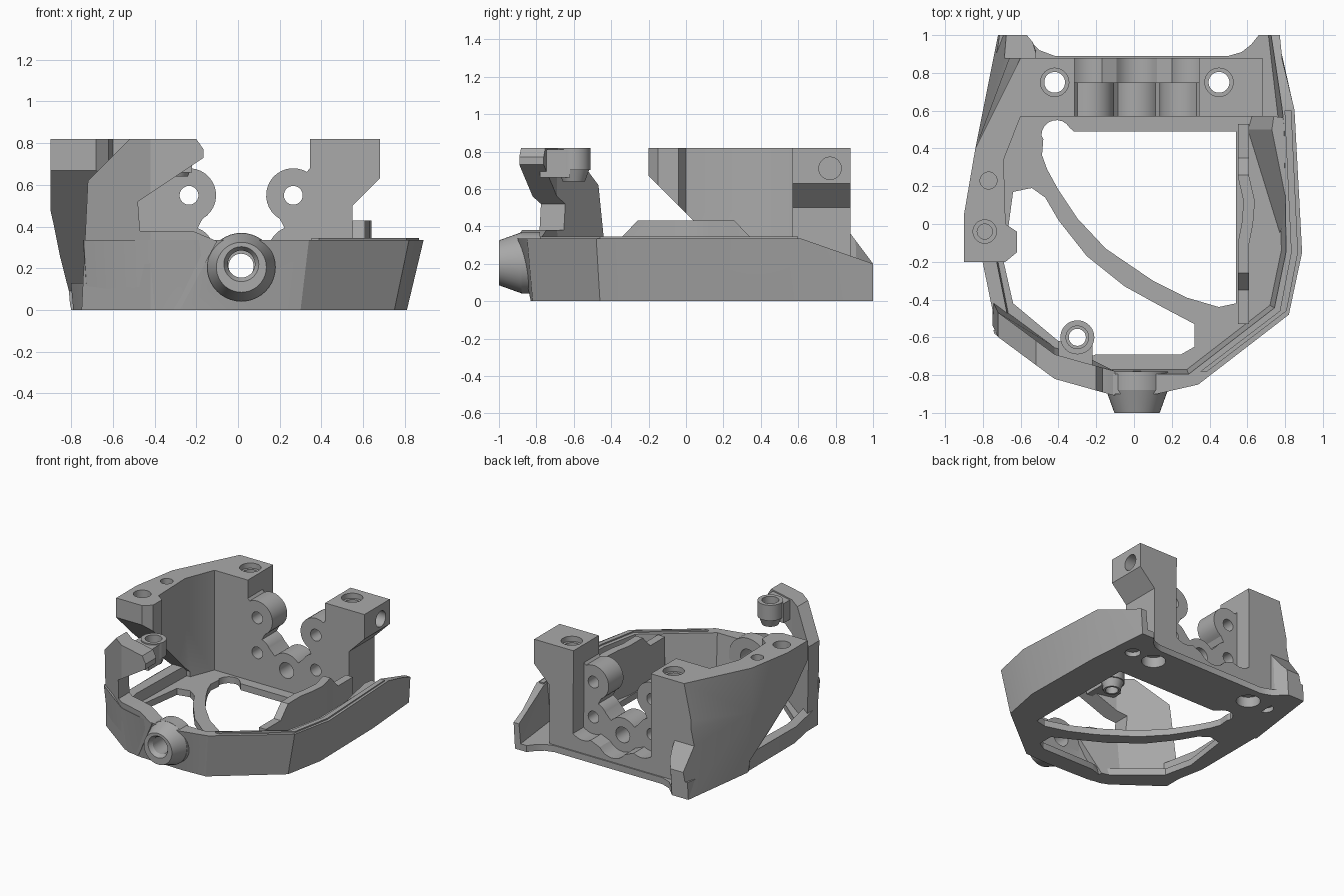
import bpy, bmesh, math
from mathutils import Matrix, Vector

if "Cube" in bpy.data.objects:
    bpy.data.objects.remove(bpy.data.objects["Cube"])

grey = bpy.data.materials.new("plain_grey")
grey.use_nodes = True
tone = (.4, .4, .4, 1)
grey.diffuse_color = tone
grey.node_tree.nodes["Principled BSDF"].inputs["Base Color"].default_value = tone
parts = []


def finish(name, bm):
    bmesh.ops.recalc_face_normals(bm, faces=bm.faces)
    mesh = bpy.data.meshes.new(name)
    bm.to_mesh(mesh)
    bm.free()
    mesh.materials.append(grey)
    obj = bpy.data.objects.new(name, mesh)
    bpy.context.scene.collection.objects.link(obj)
    parts.append(obj)
    return obj


def loft(name, rings):
    """Closed solid through equal-length rings of 3D points."""
    bm = bmesh.new()
    loops = [[bm.verts.new(p) for p in ring] for ring in rings]
    n = len(loops[0])
    bm.faces.new(loops[0])
    bm.faces.new(loops[-1])
    for low, high in zip(loops, loops[1:]):
        for i in range(n):
            j = (i + 1) % n
            bm.faces.new((low[i], low[j], high[j], high[i]))
    return finish(name, bm)


def level(points, z):
    return [(x, y, z) for x, y in points]


def prism(name, points, axis, start, end):
    """Extrude a 2D outline along one world axis."""
    place = {"x": lambda a, b, d: (d, a, b),
             "y": lambda a, b, d: (a, d, b),
             "z": lambda a, b, d: (a, b, d)}[axis]
    return loft(name, [[place(a, b, d) for a, b in points] for d in (start, end)])


def box(name, low, high):
    (a, b, c), (d, e, f) = low, high
    return prism(name, [(a, b), (d, b), (d, e), (a, e)], "z", c, f)


def strip(name, path, half, low, high):
    """Thin upright wall along a path that runs mostly in y."""
    track = [(x - half, y) for x, y in path] + [(x + half, y) for x, y in reversed(path)]
    return prism(name, track, "z", low, high)


def rod(name, start, end, r1, r2=None, sides=40):
    """Round solid or cone between two points."""
    start, end = Vector(start), Vector(end)
    span = end - start
    bm = bmesh.new()
    turn = Vector((0, 0, 1)).rotation_difference(span).to_matrix().to_4x4()
    bmesh.ops.create_cone(bm, cap_ends=True, segments=sides, radius1=r1,
                          radius2=r1 if r2 is None else r2, depth=span.length,
                          matrix=Matrix.Translation((start + end) / 2) @ turn)
    return finish(name, bm)


def combine(target, *others, how="DIFFERENCE"):
    for other in others:
        mod = target.modifiers.new("cut", "BOOLEAN")
        mod.operation, mod.solver, mod.object = how, "EXACT", other
        graph = bpy.context.evaluated_depsgraph_get()
        result = bpy.data.meshes.new_from_object(target.evaluated_get(graph))
        target.modifiers.clear()
        target.data = result
        parts.remove(other)
        bpy.data.objects.remove(other)
    return target


def arc(cx, cy, r, start, end, steps=8):
    angles = [math.radians(start + (end - start) * i / steps) for i in range(steps + 1)]
    return [(cx + r * math.cos(a), cy + r * math.sin(a)) for a in angles]


def bore(x, y, low, high, r):
    return rod("bore", (x, y, low), (x, y, high), r)


# Tray: flared outer shell, hollowed, with an open floor
foot = [(-.72, 1), (-.79, .4), (-.79, -.2), (-.72, -.55), (-.38, -.8), (-.25, -.82),
        (.1, -.83), (.3, -.82), (.75, -.46), (.81, -.15), (.8, .5), (.76, 1),
        (.66, 1), (.62, .95), (.57, .91), (.5, .89), (-.42, .89), (-.5, .92), (-.58, 1)]
rim = [(-.7, 1), (-.8, .4), (-.82, -.2), (-.74, -.58), (-.42, -.82), (-.12, -.9),
       (.12, -.9), (.34, -.85), (.82, -.48), (.89, -.15), (.85, .6), (.78, 1)] + foot[12:]
tray = loft("tray", [level(foot, 0), level(rim, .335)])
hollow = [(-.6, 1.1), (-.7, .5), (-.72, -.2), (-.66, -.5), (-.36, -.73), (-.2, -.77),
          (.28, -.77), (.72, -.43), (.78, -.14), (.77, .5), (.7, 1.1)]
wide = [(x * 1.04, y * 1.04) for x, y in hollow]
opening = [(-.32, .49), (.54, .49), (.54, -.42), (.4, -.45), (.32, -.52), (.32, -.65),
           (.25, -.69), (-.2, -.69), (-.28, -.72), (-.4, -.62), (-.64, -.42),
           (-.69, -.2), (-.64, .17), (-.5, .2), (-.48, .45)] + arc(-.41, .47, .08, 180, 30)
combine(tray,
        loft("hollow", [level(hollow, .05), level(wide, .4)]),
        prism("opening", opening, "z", -.1, .2),
        box("sill_cut", (-1, -.56, .13), (-.5, 1.1, .5)),
        prism("tail_cut", [(.6, .34), (1.1, .165), (1.1, .6), (.6, .6)], "x", -1, 1))
strip("rim_lip", [(.37, -.78), (.79, -.46), (.85, -.15), (.815, .6)], .018, .3, .345)

# Gusset between the side wall and the right pillar
loft("wall_gusset", [level([(.6, .5), (.77, -.05), (.77, .56), (.62, .57)], .04),
                     level([(.73, .5), (.82, .05), (.82, .56), (.74, .57)], .33)])

# Curved arm across the floor
upper = [(-.5, .4), (-.46, .29), (-.4, .18), (-.3, .03), (-.15, -.13), (.1, -.3), (.28, -.39), (.45, -.44)]
lower = [(.34, -.54), (.15, -.44), (-.05, -.33), (-.25, -.17), (-.4, .02), (-.47, .14),
         (-.54, .19), (-.66, .17), (-.66, .4)]
prism("floor_arm", upper + lower, "z", 0, .05)

# Thin inner panel with a kink, stepped up in the middle
panel = strip("inner_panel", [(.58, -.53), (.58, -.1), (.6, 0), (.61, .12), (.58, .25), (.58, .53)],
              .03, 0, .43)
for side in (-1, 1):
    step = [(side * .25, .44), (side * .35, .335), (side * .7, .335), (side * .7, .6), (side * .25, .6)]
    combine(panel, prism("panel_step", step, "x", .4, .8))

# Scalloped back wall with two pillars, and a pocket behind the bosses
middle = .015
scallop = (arc(0, .21, .13, 90, 40) + arc(.25, .28, .12, 150, 110)
           + arc(.25, .55, .13, 240, 60, 16) + [(.33, .68), (.33, .82)])
right_edge = [(.665, .82), (.665, .63), (.535, .5), (.535, 0)]
left_edge = [(-.6, 0), (-.6, .82)]
profile = left_edge + [(-x, z) for x, z in reversed(scallop)] + scallop[1:] + right_edge
wall = prism("back_wall", [(x + middle, z) for x, z in profile], "y", .57, .88)
pocket = ([(-.33, .9)] + arc(-.25, .28, .13, 230, 300) + arc(0, .21, .13, 215, 325)
          + arc(.25, .28, .13, 240, 310) + [(.33, .9)])
combine(wall, prism("pocket", [(x + middle, z) for x, z in pocket], "y", .75, 1))
for x, z, r in [(-.25, .55, .045), (.25, .55, .045), (-.25, .28, .045), (.25, .28, .045), (0, .21, .06)]:
    combine(wall, rod("bolt_hole", (x + middle, .4, z), (x + middle, 1, z), r))
for x, dimple in ((-.42, -.58), (.45, .64)):
    combine(wall, bore(x, .75, -.1, 1, .055), bore(x, .75, .78, 1, .075), bore(x, .75, -.1, .08, .085))
    combine(tray, bore(x, .75, -.1, .2, .085), bore(dimple, .75, -.1, .035, .055))
combine(wall, rod("side_hole", (.57, .77, .71), (.8, .77, .71), .06))

# Tall side block, overhanging in front and trailing into a low fin behind
inner = [(-.68, -.2), (-.62, -.15), (-.62, -.04), (-.68, 0), (-.69, .34), (-.6, .57), (-.52, .57)]
outer = [(-.84, .4), (-.9, .05), (-.9, -.2)]
base = [(-.72, 1), (-.8, .4), (-.79, .05), (-.79, -.2)] + inner + [(-.52, .92), (-.58, 1)]
waist = [(-.615, 1)] + outer + inner + [(-.52, .9), (-.55, 1)]
crown = [(-.54, 1)] + outer + inner + [(-.52, .89), (-.53, 1)]
block = loft("side_block", [level(base, 0), level(waist, .48), level(crown, .82)])
combine(block,
        prism("underside", [(-.3, .77), (.38, .09), (.38, -.1), (-.3, -.1)], "x", -1.2, 0),
        prism("back_cut", [(.88, .9), (.88, .36), (1, .2), (1.1, .07), (1.1, .9)], "x", -1, 0),
        bore(-.77, .23, .6, 1, .045),
        bore(-.79, -.04, .7, 1, .04),
        bore(-.79, -.04, .76, 1, .062),
        bore(-.58, .75, -.1, .035, .055))

# Front post: bent plate following the tray corner, hooked over at the top
shank = [(-.75, 0), (-.42, 0), (-.42, .38), (-.47, .38), (-.48, .52), (-.42, .56),
         (-.42, .82), (-.52, .82), (-.72, .62)]
shoulder = [(-.42, 0), (-.28, 0), (-.1, .33), (-.22, .38), (-.42, .38)]
beak = [(-.42, .56), (-.165, .73), (-.165, .77), (-.2, .82), (-.42, .82)]


def bent(outline, depth):
    corner = -.42
    ring = []
    for x, z in outline:
        slope = .74 if x < corner else .28
        lean = .04 * max(0, 1 - z / .33)
        ring.append((x, -.82 - slope * (x - corner) + lean + depth, z))
    return ring


for name, outline in (("post_shank", shank), ("post_shoulder", shoulder), ("post_beak", beak)):
    loft(name, [bent(outline, 0), bent(outline, .13)])

# Screw ring carried by the post
ring = rod("post_ring", (-.3, -.6, .7), (-.3, -.6, .82), .09)
neck = rod("ring_neck", (-.3, -.6, .64), (-.3, -.6, .71), .06, .085)
bridge = box("ring_bridge", (-.4, -.78, .66), (-.22, -.62, .81))
combine(ring, neck, bridge, how="UNION")
combine(ring, bore(-.3, -.6, .5, 1, .045), bore(-.3, -.6, .72, 1, .06))

# Round nose with a through hole
nose = rod("nose", (.016, -.78, .205), (.016, -.88, .205), .165)
combine(nose, rod("nose_taper", (.016, -.875, .205), (.016, -1, .205), .165, .12), how="UNION")
for part in (nose, tray):
    combine(part, rod("nose_hole", (.016, -1.1, .22), (.016, -.6, .22), .065))
combine(nose, rod("nose_rim", (.016, -1.01, .22), (.016, -.97, .22), .09, .065))

# Crisp edges with smooth round surfaces
bpy.ops.object.select_all(action="DESELECT")
for part in parts:
    part.select_set(True)
bpy.context.view_layer.objects.active = tray
bpy.ops.object.shade_smooth_by_angle(angle=math.radians(25))
